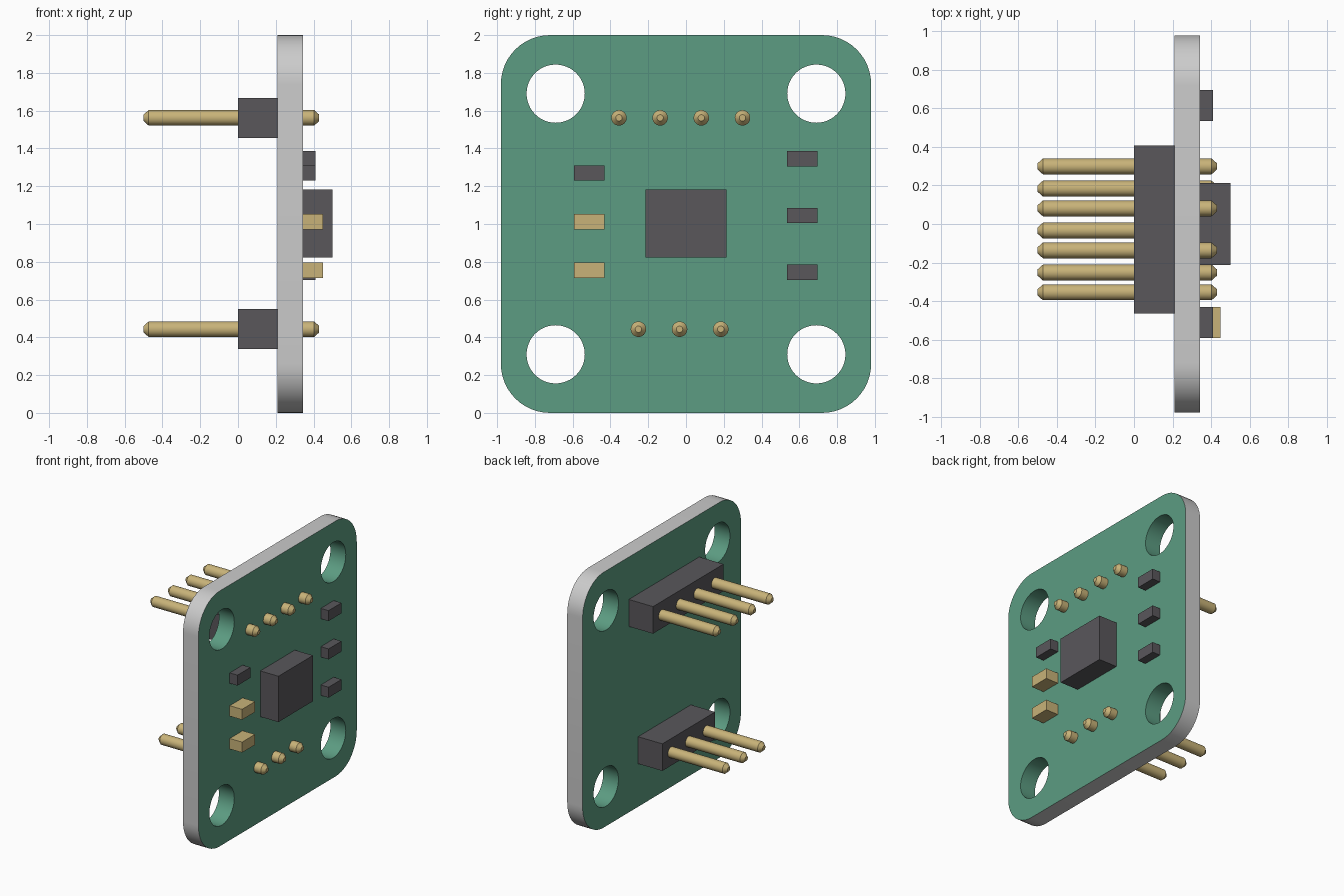
import bpy, bmesh
from math import pi, cos, sin, radians
from mathutils import Vector

if "Cube" in bpy.data.objects:
    bpy.data.objects.remove(bpy.data.objects["Cube"])


def material(name, color):
    m = bpy.data.materials.new(name)
    m.diffuse_color = (*color, 1)
    m.use_nodes = True
    m.node_tree.nodes["Principled BSDF"].inputs["Base Color"].default_value = m.diffuse_color
    return m


GREEN = material("solder_mask_green", (0.107, 0.332, 0.223))
DARK = material("black_plastic", (0.10, 0.095, 0.105))
GOLD = material("gold_metal", (0.58, 0.45, 0.19))

BACK, FRONT = 0.21, 0.343           # board faces along x
HALF_Y, HEIGHT = 0.98, 2.0
CORNER, HOLE_R = 0.26, 0.154
HOLES = [(sy * 0.69, 1 + sz * 0.69) for sy in (-1, 1) for sz in (-1, 1)]


def add_object(name, mesh):
    ob = bpy.data.objects.new(name, mesh)
    bpy.context.collection.objects.link(ob)
    return ob


def finish(bm, name, smooth=False):
    bmesh.ops.recalc_face_normals(bm, faces=bm.faces)
    mesh = bpy.data.meshes.new(name)
    bm.to_mesh(mesh)
    bm.free()
    if smooth:
        mesh.shade_smooth()
        mesh.set_sharp_from_angle(angle=radians(30))
    return mesh


def box(name, x, y, z, mat):
    bm = bmesh.new()
    bmesh.ops.create_cube(bm, size=1)
    for v in bm.verts:
        v.co = Vector([a + (c + 0.5) * (b - a) for c, (a, b) in zip(v.co, (x, y, z))])
    mesh = finish(bm, name)
    mesh.materials.append(mat)
    return add_object(name, mesh)


def arc(cy, cz, r, start, sweep, n):
    return [(cy + r * cos(start + sweep * i / n), cz + r * sin(start + sweep * i / n))
            for i in range(n + 1)]


# Circuit board: rounded outline with four holes, filled and extruded
def build_board():
    bm = bmesh.new()
    outline = []
    iy, iz = HALF_Y - CORNER, HEIGHT / 2 - CORNER
    for k, (sy, sz) in enumerate([(1, 1), (-1, 1), (-1, -1), (1, -1)]):
        outline += arc(sy * iy, 1 + sz * iz, CORNER, k * pi / 2, pi / 2, 12)
    loops = [outline] + [arc(y, z, HOLE_R, 0, 2 * pi, 48)[:-1] for y, z in HOLES]
    for pts in loops:
        vs = [bm.verts.new((BACK, y, z)) for y, z in pts]
        for a, b in zip(vs, vs[1:] + vs[:1]):
            bm.edges.new((a, b))
    bmesh.ops.triangle_fill(bm, use_beauty=True, edges=bm.edges[:])
    ext = bmesh.ops.extrude_face_region(bm, geom=bm.faces[:], use_keep_orig=True)
    top = [g for g in ext["geom"] if isinstance(g, bmesh.types.BMVert)]
    bmesh.ops.translate(bm, verts=top, vec=(FRONT - BACK, 0, 0))
    bm.normal_update()
    # outer rim stays plain grey, the faces and hole walls are green
    for f in bm.faces:
        c = f.calc_center_median()
        in_hole = any((c.y - y) ** 2 + (c.z - z) ** 2 < (HOLE_R + 0.01) ** 2 for y, z in HOLES)
        f.material_index = 1 if abs(f.normal.x) < 0.5 and not in_hole else 0
    mesh = finish(bm, "circuit_board", smooth=True)
    mesh.materials.append(GREEN)
    mesh.materials.append(None)
    return add_object("circuit_board", mesh)


build_board()

# Main chip and small surface parts
box("main_chip", (FRONT, 0.5), (-0.214, 0.214), (0.823, 1.182), DARK)


def small_part(name, y, z, top, mat):
    box(name, (FRONT, top), (y - 0.08, y + 0.08), (z - 0.041, z + 0.041), mat)


for z in (1.345, 1.045, 0.745):
    small_part("resistor", 0.615, z, 0.41, DARK)
small_part("resistor", -0.512, 1.27, 0.41, DARK)
for z in (1.013, 0.756):
    small_part("capacitor", -0.512, z, 0.45, GOLD)


# Header pin: chamfered profile spun around x
def pin_mesh():
    profile = [(-0.5, 0), (-0.5, 0.017), (-0.473, 0.041),
               (0.403, 0.041), (0.43, 0.017), (0.43, 0)]
    bm = bmesh.new()
    vs = [bm.verts.new((x, 0, r)) for x, r in profile]
    es = [bm.edges.new(p) for p in zip(vs, vs[1:])]
    bmesh.ops.spin(bm, geom=vs + es, cent=(0, 0, 0), axis=(1, 0, 0),
                   angle=2 * pi, steps=24)
    bmesh.ops.remove_doubles(bm, verts=bm.verts, dist=1e-4)
    mesh = finish(bm, "header_pin", smooth=True)
    mesh.materials.append(GOLD)
    return mesh


PIN = pin_mesh()
PITCH = 0.218


# Pin headers: plastic bar on the back with pins running through the board
def header(name, count, y, z):
    half = count * PITCH / 2
    box(name + "_bar", (0, BACK), (y - half, y + half), (z - 0.106, z + 0.106), DARK)
    for i in range(count):
        pin = add_object(name + "_pin", PIN)
        pin.location = (0, y + (i - (count - 1) / 2) * PITCH, z)


header("upper_header", 4, -0.028, 1.562)
header("lower_header", 3, -0.034, 0.443)
